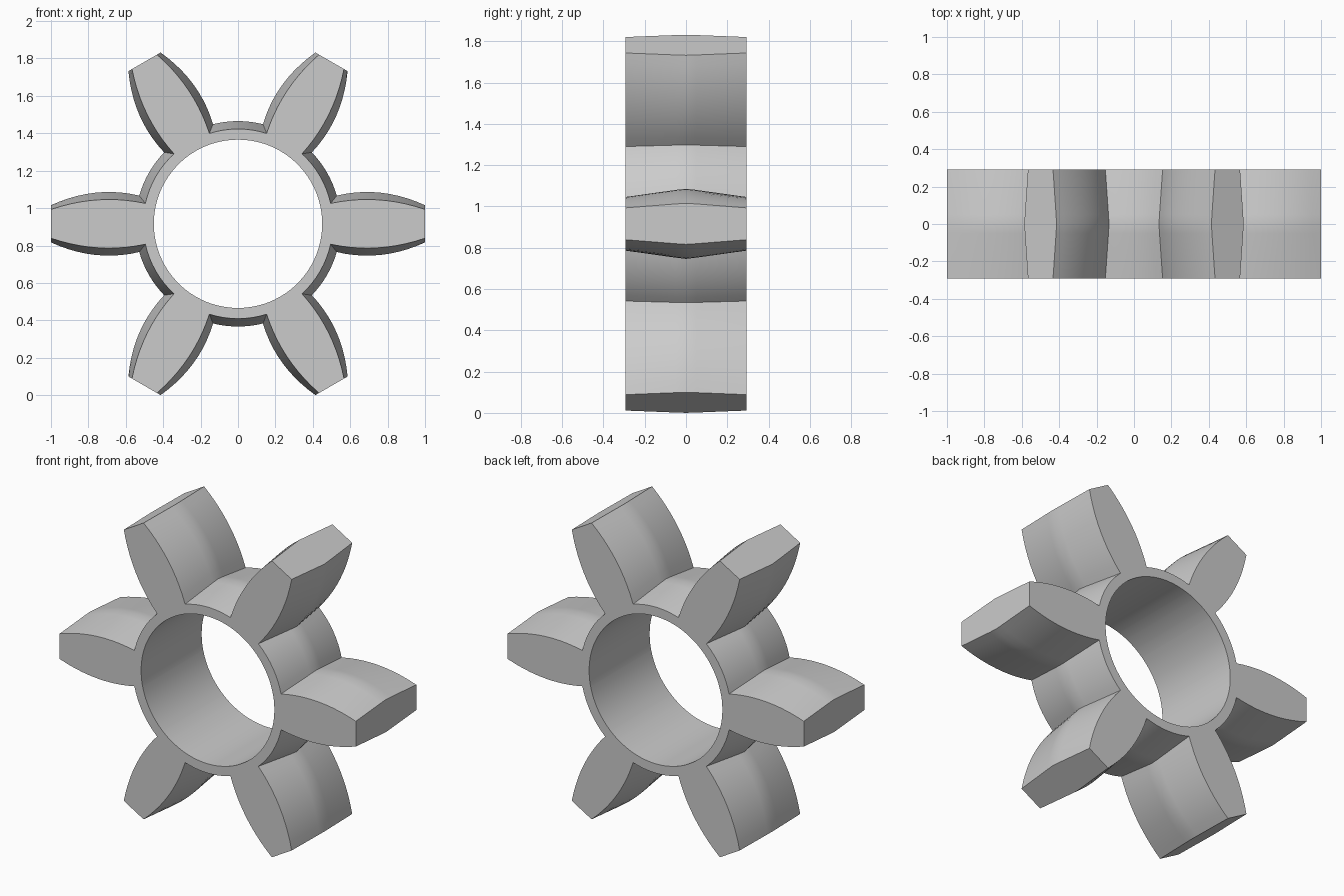
import bpy, bmesh, math

if "Cube" in bpy.data.objects:
    bpy.data.objects.remove(bpy.data.objects["Cube"])

TEETH = 6
CENTRE_Z = 0.916
HALF_DEPTH = 0.292
BORE = 0.45
SIDE_STEPS, GAP_STEPS = 10, 8


def outline(c):
    """Outer gear outline; c = 0 at the end faces, 1 at the crowned middle."""
    hub = 0.507 + 0.043 * c
    wide = 0.130 + 0.041 * c
    bend = 0.55 + 0.19 * c

    def half(x):
        return wide - bend * (x - 0.69) ** 2

    root = 0.5
    for _ in range(20):
        root = math.sqrt(hub ** 2 - half(root) ** 2)
    xs = [root + (1.0 - root) * i / SIDE_STEPS for i in range(SIDE_STEPS + 1)]
    # one tooth: lower flank out, tip, upper flank back
    tooth = [(x, -half(x)) for x in xs] + [(1.0, 0.0)]
    tooth += [(x, half(x)) for x in reversed(xs)]
    # hub arc to the next tooth
    a0 = math.atan2(half(root), root)
    a1 = 2 * math.pi / TEETH - a0
    for i in range(1, GAP_STEPS):
        a = a0 + (a1 - a0) * i / GAP_STEPS
        tooth.append((hub * math.cos(a), hub * math.sin(a)))
    pts = []
    for k in range(TEETH):
        t = 2 * math.pi * k / TEETH
        ct, st = math.cos(t), math.sin(t)
        pts += [(x * ct - z * st, x * st + z * ct) for x, z in tooth]
    return pts


bm = bmesh.new()


def add_loop(pts, y):
    return [bm.verts.new((x, y, z + CENTRE_Z)) for x, z in pts]


def bridge(a, b):
    n = len(a)
    for i in range(n):
        j = (i + 1) % n
        bm.faces.new((a[i], a[j], b[j], b[i]))


# Crowned outer surface, widest at the middle of its depth
sections = [(-HALF_DEPTH, 0.0), (-0.05, 0.84), (0.0, 0.98),
            (0.05, 0.84), (HALF_DEPTH, 0.0)]
outer = [add_loop(outline(c), y) for y, c in sections]
for a, b in zip(outer, outer[1:]):
    bridge(a, b)

# Straight round bore and flat end faces
ring = [(BORE * x / math.hypot(x, z), BORE * z / math.hypot(x, z))
        for x, z in outline(0.0)]
front = add_loop(ring, -HALF_DEPTH)
back = add_loop(ring, HALF_DEPTH)
bridge(front, back)
bridge(outer[0], front)
bridge(outer[-1], back)
bmesh.ops.recalc_face_normals(bm, faces=bm.faces[:])

mesh = bpy.data.meshes.new("gear_wheel")
bm.to_mesh(mesh)
bm.free()
gear = bpy.data.objects.new("gear_wheel", mesh)
bpy.context.collection.objects.link(gear)

grey = bpy.data.materials.new("light_grey")
grey.diffuse_color = (0.6, 0.6, 0.6, 1.0)
grey.use_nodes = True
grey.node_tree.nodes["Principled BSDF"].inputs["Base Color"].default_value = grey.diffuse_color
mesh.materials.append(grey)

bpy.context.view_layer.objects.active = gear
gear.select_set(True)
bpy.ops.object.shade_smooth_by_angle(angle=math.radians(30))
